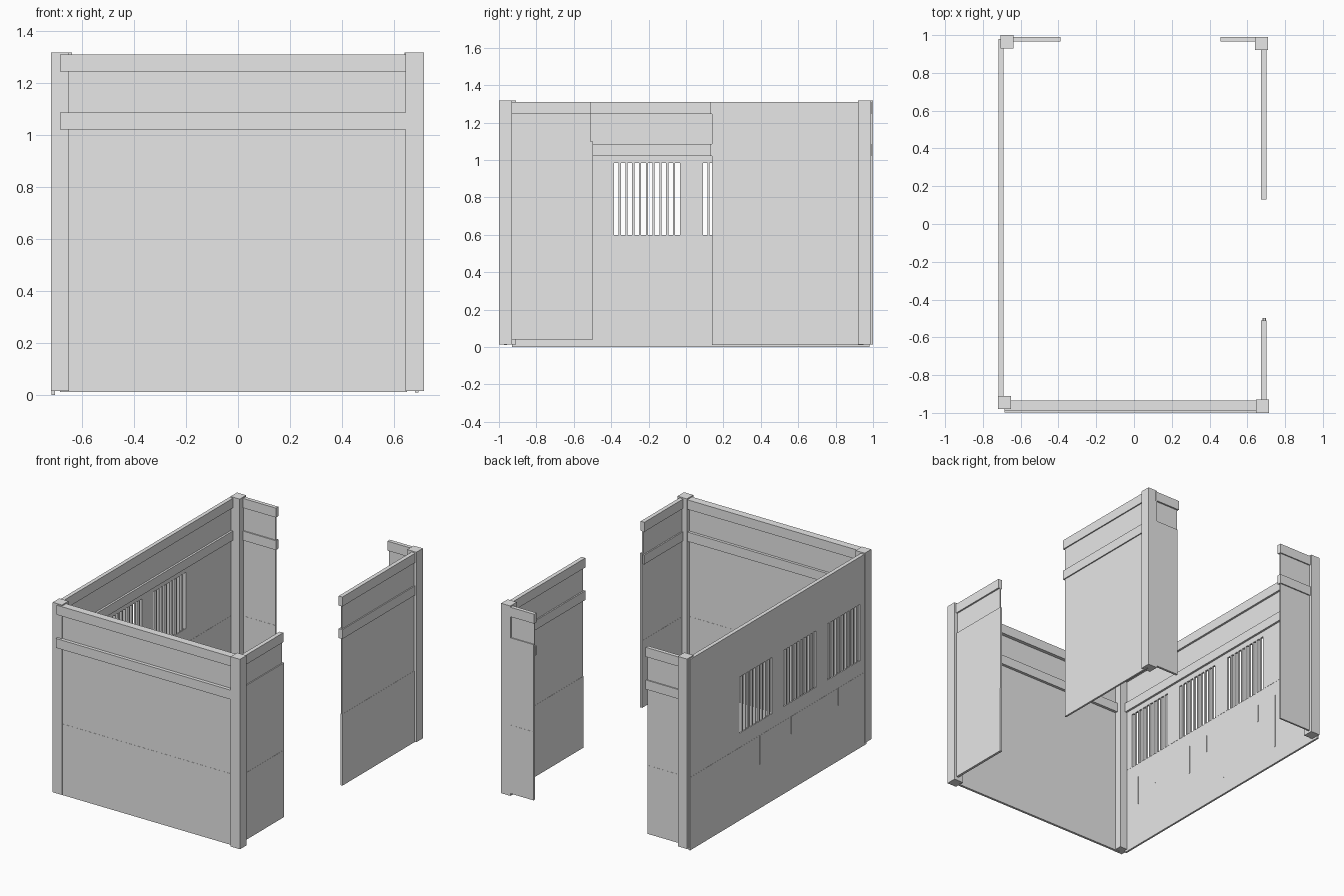
import bpy
import bmesh

cube = bpy.data.objects.get("Cube")
if cube:
    bpy.data.objects.remove(cube, do_unlink=True)

grey = bpy.data.materials.new("plain_grey")
grey.use_nodes = True
colour = (0.8, 0.8, 0.8, 1)
grey.diffuse_color = colour
grey.node_tree.nodes["Principled BSDF"].inputs["Base Color"].default_value = colour


def boxes(name, items):
    """One object made of boxes, each given as x, y and z ranges."""
    bm = bmesh.new()
    for ranges in items:
        corners = bmesh.ops.create_cube(bm, size=1)["verts"]
        for v in corners:
            for axis, (lo, hi) in enumerate(ranges):
                v.co[axis] = lo if v.co[axis] < 0 else hi
    mesh = bpy.data.meshes.new(name)
    bm.to_mesh(mesh)
    bm.free()
    mesh.materials.append(grey)
    obj = bpy.data.objects.new(name, mesh)
    bpy.context.collection.objects.link(obj)
    return obj


TOP = (1.245, 1.31)
MID = (1.022, 1.086)
SEAM = 0.5
POST = 0.07

# Corner posts
for name, x, y in (("front_right_post", -0.72, -0.98), ("front_left_post", 0.645, -1.0),
                   ("back_right_post", -0.708, 0.93), ("back_left_post", 0.64, 0.92)):
    boxes(name, [((x, x + POST), (y, y + POST), (0.015, 1.318))])

# Front wall: two boards below, a two-piece band between the rails
span = (-0.685, 0.65)
skin = (-0.974, -0.958)
boxes("front_wall_lower", [(span, skin, (0.012, SEAM))])
boxes("front_wall_upper", [(span, (-0.973, -0.959), (SEAM, MID[1]))])
boxes("front_wall_band", [((span[0], -0.05), skin, (MID[1], TOP[1])),
                          ((-0.05, span[1]), (-0.973, -0.959), (MID[1], TOP[1]))])
boxes("front_top_rail", [(span, (-0.987, -0.935), TOP)])
boxes("front_middle_rail", [(span, (-0.997, -0.94), MID)])

# Right wall: solid boards with three groups of upright slots
skin = (-0.717, -0.704)
run = (-0.93, 0.98)
low, high = 0.598, 0.985
boxes("right_wall_lower", [(skin, run, (0, SEAM))])
boxes("right_wall_middle", [((-0.716, -0.705), run, (SEAM, low))])
boxes("right_wall_upper", [(skin, run, (high, TOP[1]))])
edge = run[0]
bars = []
for start in (-0.86, -0.385, 0.09):
    for i in range(10):
        y = start + i * 0.0363
        bars.append((skin, (edge, y), (low, high)))
        edge = y + 0.025
bars.append((skin, (edge, run[1]), (low, high)))
boxes("right_wall_slot_bars", bars)
boxes("right_wall_rails", [((-0.716, -0.69), run, z) for z in (TOP, MID)])

# Left wall: long back section and short front section either side of the opening
boxes("left_wall_back_boards", [((0.681, 0.694), (0.14, 0.95), (0.01, SEAM)),
                                ((0.682, 0.693), (0.14, 0.95), (SEAM, TOP[1]))])
boxes("left_wall_back_rails", [((0.673, 0.701), (0.13, 0.93), z) for z in (TOP, MID)])
boxes("left_wall_front_boards", [((0.681, 0.698), (-0.94, -0.497), (0.04, SEAM)),
                                 ((0.682, 0.697), (-0.94, -0.497), (SEAM, 1.098)),
                                 ((0.681, 0.69), (-0.94, -0.51), (1.098, TOP[1]))])
boxes("left_wall_front_rails", [((0.673, 0.701), (-0.94, -0.51), TOP),
                                ((0.673, 0.69), (-0.94, -0.51), MID)])

# Back wall: a short return at each corner
span = (-0.65, -0.395)
boxes("back_right_boards", [(span, (0.972, 0.984), (0.03, SEAM)),
                            (span, (0.973, 0.983), (SEAM, TOP[1]))])
boxes("back_right_rails", [((-0.65, -0.388), (0.965, 0.991), z) for z in (TOP, MID)])
span = (0.465, 0.65)
boxes("back_left_boards", [(span, (0.972, 0.988), (0.03, SEAM)),
                           (span, (0.973, 0.987), (SEAM, 1.098)),
                           (span, (0.972, 0.98), (1.098, TOP[1]))])
boxes("back_left_rails", [((0.458, 0.65), (0.965, 0.991), TOP),
                          ((0.458, 0.65), (0.965, 0.98), MID)])

# Narrow raised board joints on the lower right wall
joints = []
for i in range(9):
    y = -0.8 + i * 0.17
    bottom = (0.3, 0.38, 0.12)[i % 3]
    joints.append(((-0.7185, -0.7025), (y, y + 0.005), (bottom, SEAM)))
boxes("right_wall_board_joints", joints)
